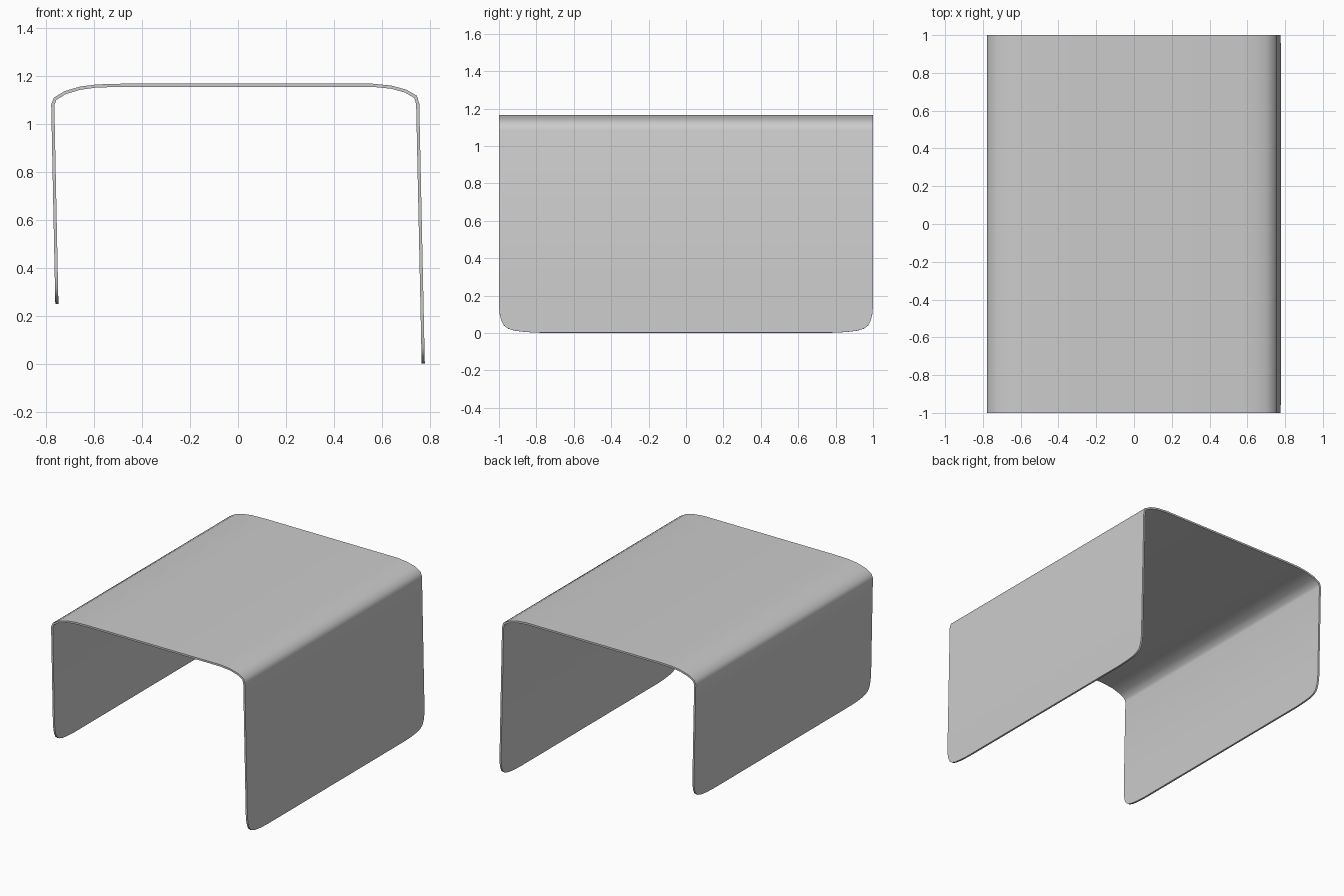
import bpy, bmesh

if "Cube" in bpy.data.objects:
    bpy.data.objects.remove(bpy.data.objects["Cube"])

# Centre line of the bent sheet (x, z), left foot to right foot
LEFT_FOOT, LEFT_BEND = (-0.754, 0.25), (-0.771, 1.078)
RIGHT_BEND, RIGHT_FOOT = (0.748, 1.082), (0.771, 0.001)
bends = [LEFT_BEND, (-0.761, 1.104), (-0.718, 1.130), (-0.656, 1.148), (-0.588, 1.157),
         (-0.48, 1.160), (0.56, 1.160), (0.638, 1.152), (0.697, 1.136), (0.739, 1.112), RIGHT_BEND]

# Rounded foot corner: (height above the foot, half depth)
corner = [(0.0, 0.78), (0.004, 0.86), (0.011, 0.915), (0.022, 0.952), (0.040, 0.975),
          (0.065, 0.988), (0.10, 0.996), (0.145, 1.0)]


def leg_rows(foot, bend):
    rows = []
    for h, w in corner:
        t = h / (bend[1] - foot[1])
        rows.append((foot[0] + (bend[0] - foot[0]) * t, foot[1] + h, w))
    return rows


rows = leg_rows(LEFT_FOOT, LEFT_BEND)
rows += [(x, z, 1.0) for x, z in bends]
rows += leg_rows(RIGHT_FOOT, RIGHT_BEND)[::-1]

# Skin the rows into one sheet
bm = bmesh.new()
pairs = [[bm.verts.new((x, s * w, z)) for s in (-1, 1)] for x, z, w in rows]
for a, b in zip(pairs, pairs[1:]):
    bm.faces.new((a[0], b[0], b[1], a[1]))
bmesh.ops.recalc_face_normals(bm, faces=bm.faces)
mesh = bpy.data.meshes.new("bent_sheet_table")
bm.to_mesh(mesh)
bm.free()
table = bpy.data.objects.new("bent_sheet_table", mesh)
bpy.context.collection.objects.link(table)

# Sheet thickness
solid = table.modifiers.new("thickness", 'SOLIDIFY')
solid.thickness = 0.013
solid.offset = 0
solid.use_even_offset = True

bpy.context.view_layer.objects.active = table
table.select_set(True)
bpy.ops.object.modifier_apply(modifier=solid.name)
bpy.ops.object.shade_smooth_by_angle(angle=0.87)
